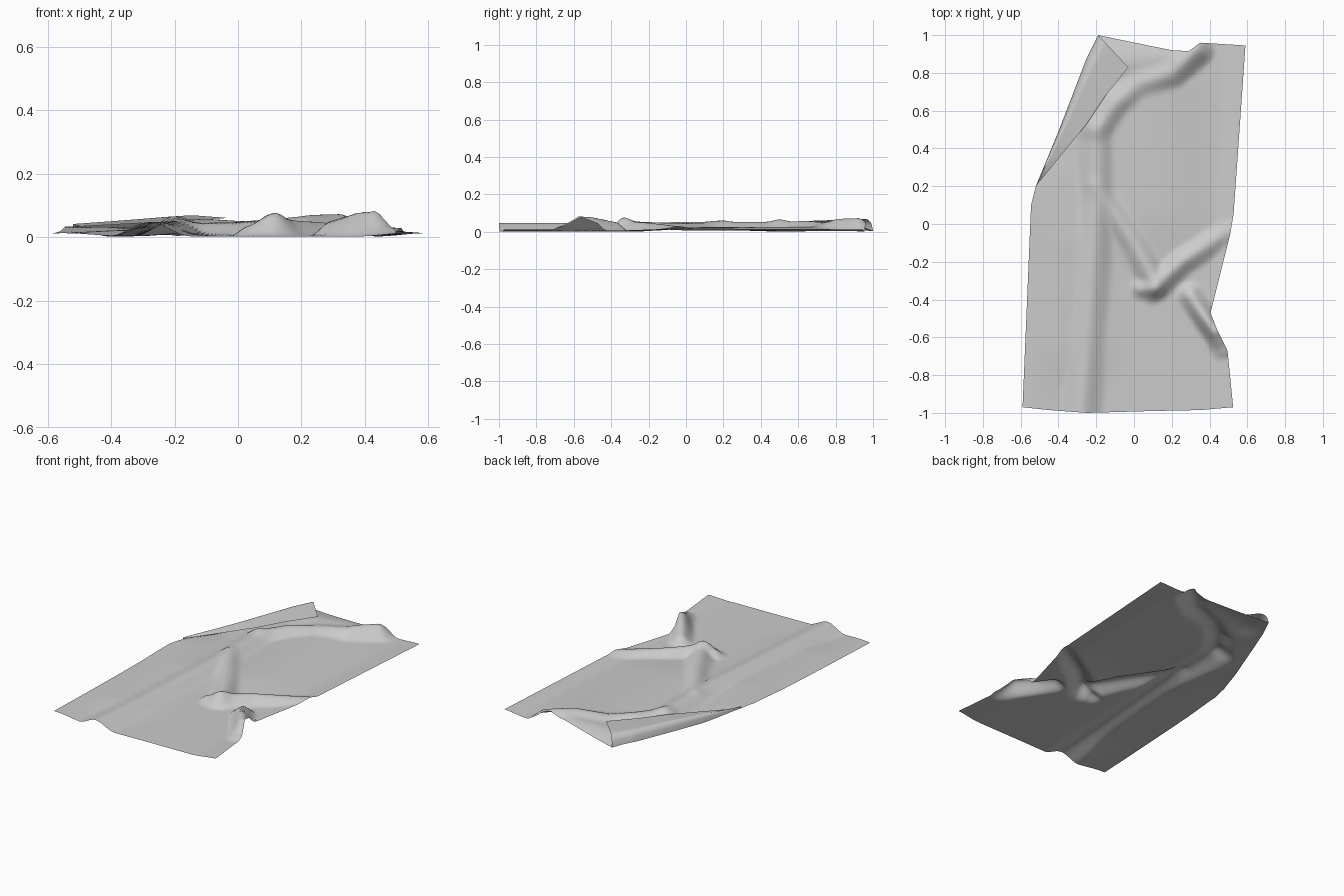
import bpy, bmesh
from mathutils import Vector

cube = bpy.data.objects.get("Cube")
if cube:
    bpy.data.objects.remove(cube, do_unlink=True)

grey = bpy.data.materials.new("plain grey")
grey.use_nodes = True
grey.diffuse_color = (0.6, 0.6, 0.6, 1)
grey.node_tree.nodes["Principled BSDF"].inputs["Base Color"].default_value = (0.6, 0.6, 0.6, 1)

# Outline of the sheet, side by side
FRONT = [(-.59, -.97), (-.45, -.985), (-.25, -1), (.1, -.99), (.35, -.985), (.525, -.97)]
BACK = [(-.19, 1), (.1, .94), (.2, .92), (.29, .915), (.35, .96), (.59, .945)]
LEFT = [(-.59, -.97), (-.545, .1), (-.52, .2), (-.4, .49), (-.25, .88), (-.19, 1)]
RIGHT = [(.525, -.97), (.495, -.67), (.44, -.56), (.405, -.47), (.51, -.05),
         (.527, .05), (.59, .945)]
# Folded-over corner: outer fold and free edge
FOLD = LEFT[2:]
FREE = [(-.52, .2), (-.25, .53), (-.15, .68), (-.03, .83)]

# Creases: width, then points of x, y and height
CREASES = [
    (.13, [(-.28, -1, .045), (-.24, -.5, .045), (-.2, .1, .05), (-.2, .5, .05)]),
    (.12, [(-.2, .5, .05), (-.1, .64, .055), (.02, .74, .045), (.2, .8, .06), (.32, .92, .07)]),
    (.10, [(-.2, .2, .04), (0, -.1, .045), (.12, -.32, .055)]),
    (.09, [(.1, -.34, .055), (.25, -.2, .045), (.51, -.03, .025)]),
    (.08, [(.3, -.38, .05), (.38, -.5, .075), (.43, -.57, .08), (.47, -.66, .03)]),
    (.07, [(.04, -.34, .035), (.12, -.34, .05)]),
    (.35, [(-.53, .15, .03), (-.4, -.1, .03), (-.35, -.6, .02)]),
    (.45, [(.08, .7, .025), (.1, .1, .022)]),
    (.2, [(-.1, .85, .03), (.2, .88, .045)]),
    (.2, [(-.55, -.97, .01), (-.545, .1, .015)]),
    (.15, [(.53, -.97, .01), (.53, 0, .015), (.59, .945, .01)]),
]


def along(points, t):
    """Point at fraction t of the length of a path."""
    pts = [Vector(p) for p in points]
    lengths = [(b - a).length for a, b in zip(pts, pts[1:])]
    rest = t * sum(lengths)
    for a, b, n in zip(pts, pts[1:], lengths):
        if rest <= n:
            return a.lerp(b, rest / n)
        rest -= n
    return pts[-1]


def height(x, y):
    """Blend of all creases at a place on the sheet."""
    total = 0
    p = Vector((x, y))
    for width, points in CREASES:
        best = 0
        for a, b in zip(points, points[1:]):
            start, span = Vector(a[:2]), Vector(b[:2]) - Vector(a[:2])
            t = min(1, max(0, (p - start).dot(span) / span.length_squared))
            k = max(0, 1 - (p - start - t * span).length / width)
            best = max(best, (a[2] + t * (b[2] - a[2])) * k * k * (3 - 2 * k))
        total += best ** 3
    return total ** (1 / 3) + .003


def add_grid(bm, nu, nv, place):
    rows = [[bm.verts.new(place(i / nu, j / nv)) for i in range(nu + 1)] for j in range(nv + 1)]
    for low, high in zip(rows, rows[1:]):
        for i in range(nu):
            bm.faces.new((low[i], low[i + 1], high[i + 1], high[i]))


def make_object(name, nu, nv, place):
    bm = bmesh.new()
    add_grid(bm, nu, nv, place)
    bmesh.ops.remove_doubles(bm, verts=bm.verts, dist=1e-5)
    mesh = bpy.data.meshes.new(name)
    bm.to_mesh(mesh)
    bm.free()
    mesh.materials.append(grey)
    mesh.shade_smooth()
    obj = bpy.data.objects.new(name, mesh)
    bpy.context.collection.objects.link(obj)
    return obj


def sheet_point(u, v):
    f, b, l, r = along(FRONT, u), along(BACK, u), along(LEFT, v), along(RIGHT, v)
    corners = (Vector(FRONT[0]).lerp(Vector(FRONT[-1]), u)).lerp(
        Vector(BACK[0]).lerp(Vector(BACK[-1]), u), v)
    p = f.lerp(b, v) + l.lerp(r, u) - corners
    return (p.x, p.y, height(p.x, p.y))


def flap_point(u, v):
    # Rolls up from the outer fold, then lies over the sheet
    edge = along(FOLD, v)
    p = edge.lerp(along(FREE, v), u)
    base = height(edge.x, edge.y)
    roll = min(1, u * 3.5)
    roll = (1 - (1 - roll) ** 2) ** .5
    top = .045 + .028 * v - .012 * u
    z = base + (top - base) * roll
    return (p.x, p.y, max(z, height(p.x, p.y) + .006 * roll))


# Crumpled sheet and its folded corner
make_object("crumpled_sheet", 70, 120, sheet_point)
make_object("folded_corner", 24, 50, flap_point)
